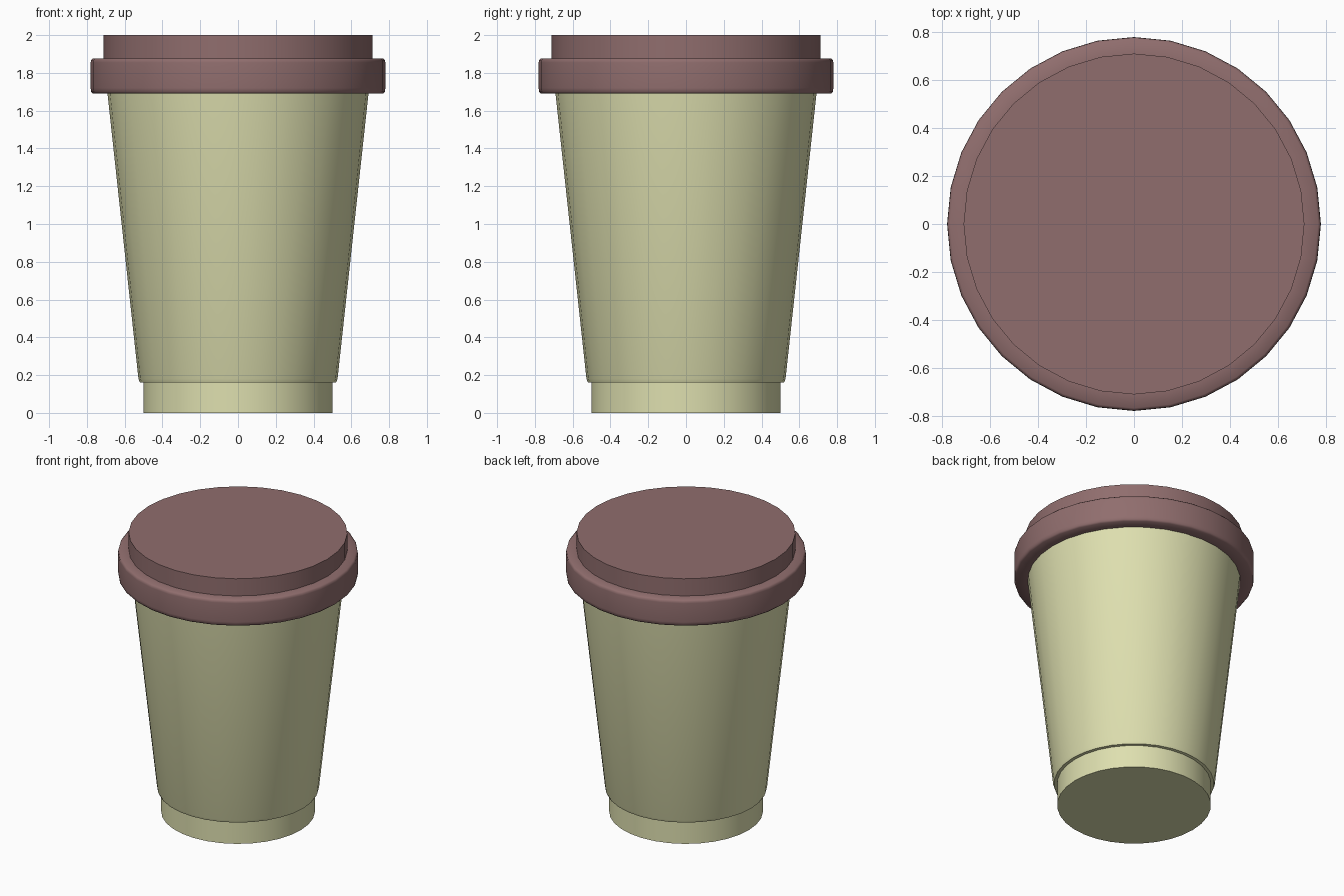
import bpy, bmesh, math

if "Cube" in bpy.data.objects:
    bpy.data.objects.remove(bpy.data.objects["Cube"])

SIDES = 32


def material(name, color):
    m = bpy.data.materials.new(name)
    m.diffuse_color = (*color, 1)
    m.use_nodes = True
    m.node_tree.nodes["Principled BSDF"].inputs["Base Color"].default_value = m.diffuse_color
    return m


def lathe(name, profile, mat, angle):
    """Revolve a bottom-to-top (radius, z) profile and cap both ends."""
    bm = bmesh.new()
    rings = []
    for r, z in profile:
        rings.append([bm.verts.new((r * math.cos(2 * math.pi * i / SIDES),
                                    r * math.sin(2 * math.pi * i / SIDES), z))
                      for i in range(SIDES)])
    for a, b in zip(rings, rings[1:]):
        for i in range(SIDES):
            j = (i + 1) % SIDES
            bm.faces.new((a[i], a[j], b[j], b[i]))
    bm.faces.new(rings[0][::-1])
    bm.faces.new(rings[-1])
    bmesh.ops.recalc_face_normals(bm, faces=bm.faces[:])
    mesh = bpy.data.meshes.new(name)
    bm.to_mesh(mesh)
    bm.free()
    mesh.materials.append(mat)
    ob = bpy.data.objects.new(name, mesh)
    bpy.context.collection.objects.link(ob)
    bpy.ops.object.select_all(action='DESELECT')
    ob.select_set(True)
    bpy.context.view_layer.objects.active = ob
    bpy.ops.object.shade_smooth_by_angle(angle=math.radians(angle))
    return ob


paper = material("cream_paper", (0.73, 0.74, 0.43))
plastic = material("brown_plastic", (0.28, 0.155, 0.155))

# Recessed foot and tapered cup wall
lathe("cup_base", [(0.50, 0), (0.50, 0.165)], paper, 50)
lathe("cup_body", [(0.505, 0.16), (0.52, 0.162), (0.527, 0.18), (0.692, 1.70)], paper, 50)

# Lid: softened wide rim below, flat raised disc on top
lathe("lid_rim", [(0.69, 1.69), (0.768, 1.69), (0.778, 1.70), (0.78, 1.72),
                  (0.78, 1.855), (0.778, 1.868), (0.768, 1.877), (0.70, 1.877)], plastic, 50)
lathe("lid_top", [(0.711, 1.87), (0.711, 2.0)], plastic, 50)
